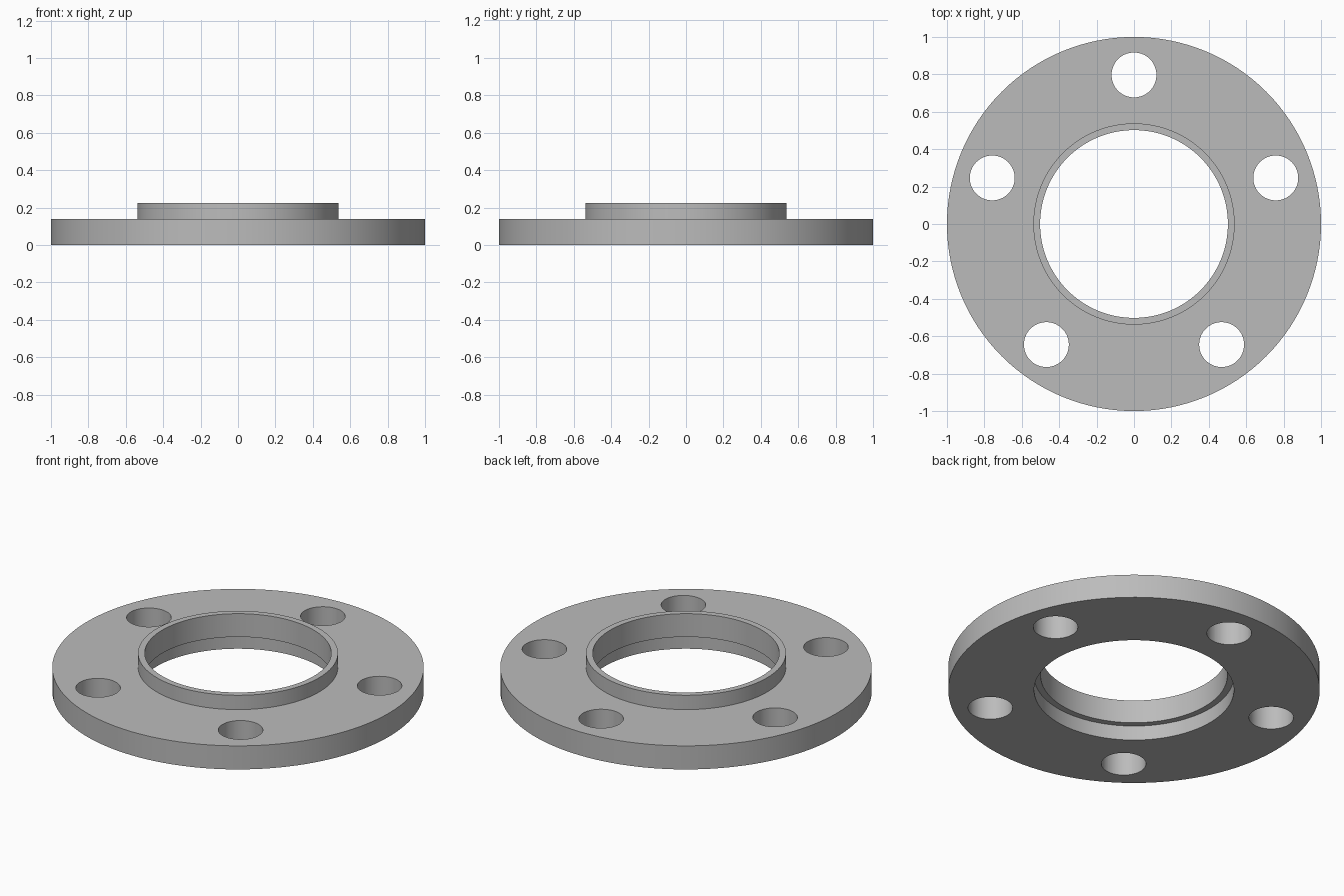
import bpy
import bmesh
import math

cube = bpy.data.objects.get("Cube")
if cube:
    bpy.data.objects.remove(cube, do_unlink=True)

SEGMENTS = 128
BOLT_COUNT = 5
BOLT_CIRCLE = 0.797
BOLT_RADIUS = 0.12

steel = bpy.data.materials.new("grey steel")
steel.use_nodes = True
grey = (0.5, 0.5, 0.5, 1)
steel.diffuse_color = grey
steel.node_tree.nodes["Principled BSDF"].inputs["Base Color"].default_value = grey


def add_object(name, bm):
    bmesh.ops.recalc_face_normals(bm, faces=bm.faces)
    mesh = bpy.data.meshes.new(name)
    bm.to_mesh(mesh)
    bm.free()
    obj = bpy.data.objects.new(name, mesh)
    bpy.context.collection.objects.link(obj)
    mesh.materials.append(steel)
    return obj


def lathe(name, profile):
    """Revolve a closed (radius, height) profile around the z axis."""
    bm = bmesh.new()
    verts = [bm.verts.new((r, 0, z)) for r, z in profile]
    edges = [bm.edges.new((v, verts[i - 1])) for i, v in enumerate(verts)]
    bmesh.ops.spin(bm, geom=verts + edges, cent=(0, 0, 0), axis=(0, 0, 1),
                   angle=math.tau, steps=SEGMENTS, use_merge=True)
    bmesh.ops.remove_doubles(bm, verts=bm.verts, dist=1e-5)
    return add_object(name, bm)


# Flange plate with raised collar on top and stepped recess underneath
flange = lathe("flange", [
    (0.538, 0), (1, 0), (1, 0.14), (0.538, 0.14),
    (0.538, 0.225), (0.502, 0.225), (0.502, 0.087), (0.538, 0.087),
])

# Bolt hole cutters, evenly spaced from the back
bm = bmesh.new()
for i in range(BOLT_COUNT):
    angle = math.pi / 2 + i * math.tau / BOLT_COUNT
    ring = bmesh.ops.create_cone(bm, cap_ends=True, segments=64, depth=1,
                                 radius1=BOLT_RADIUS, radius2=BOLT_RADIUS)
    bmesh.ops.translate(bm, verts=ring["verts"], vec=(
        BOLT_CIRCLE * math.cos(angle), BOLT_CIRCLE * math.sin(angle), 0))
cutter = add_object("bolt_hole_cutter", bm)

# Drill the holes, then drop the cutter
drill = flange.modifiers.new("bolt_holes", "BOOLEAN")
drill.operation = "DIFFERENCE"
drill.solver = "EXACT"
drill.object = cutter
bpy.context.view_layer.objects.active = flange
flange.select_set(True)
cutter.select_set(False)
bpy.ops.object.modifier_apply(modifier=drill.name)
bpy.data.objects.remove(cutter, do_unlink=True)

# Smooth round walls with crisp rims
bpy.ops.object.shade_smooth_by_angle(angle=math.radians(30))
